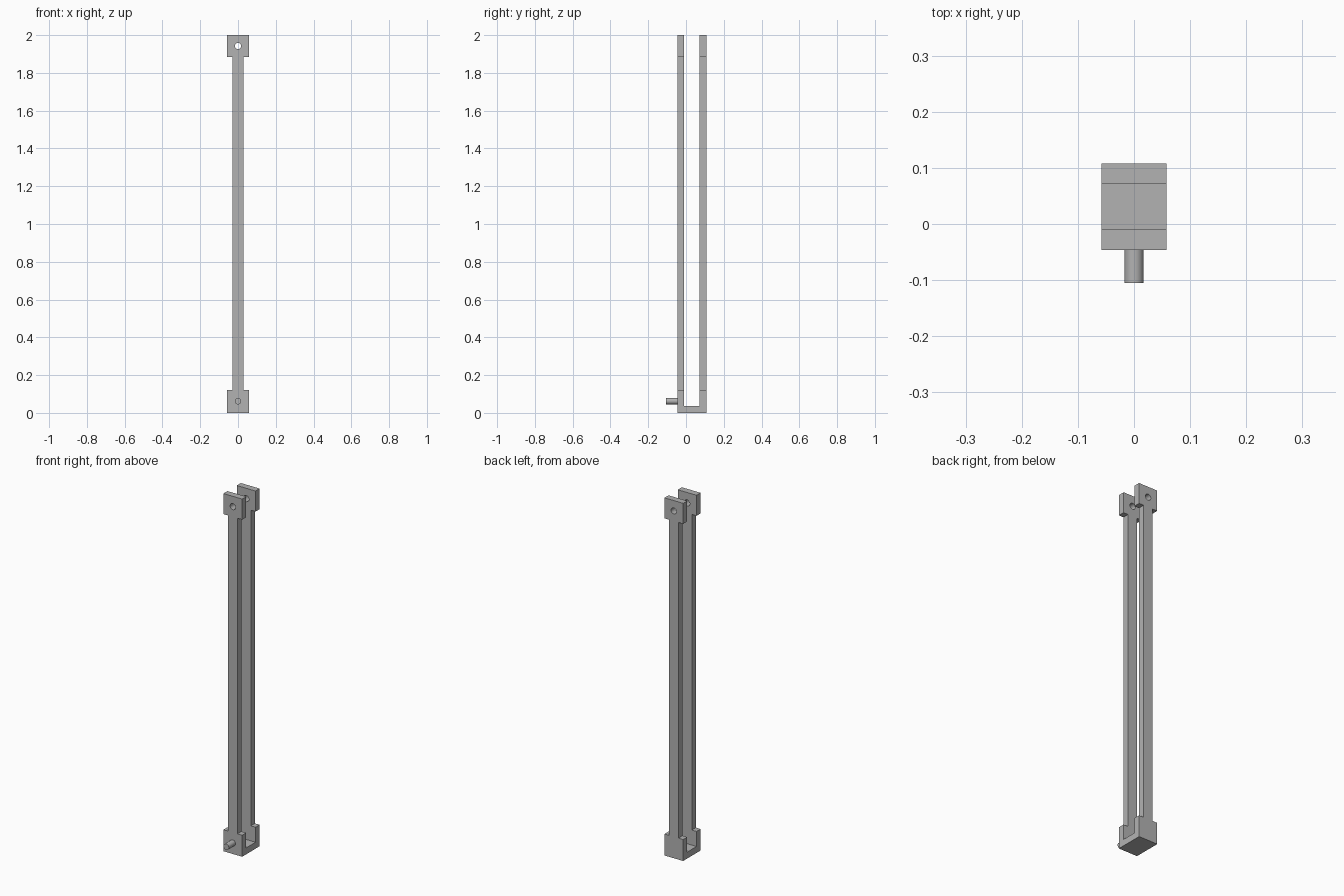
import bpy
import bmesh
from math import radians
from mathutils import Matrix, Vector

if "Cube" in bpy.data.objects:
    bpy.data.objects.remove(bpy.data.objects["Cube"])

HEAD, BAR = 0.058, 0.029          # half widths
FRONT, BACK = -0.046, 0.108       # outer faces
WALL, FLOOR = 0.036, 0.036        # thicknesses
PIN_R, PIN_Z, HOLE_Z = 0.017, 0.062, 1.942
PIN_TIP = -0.105

grey = bpy.data.materials.new("plain grey")
grey.use_nodes = True
colour = (0.45, 0.45, 0.45, 1)
grey.diffuse_color = colour
grey.node_tree.nodes["Principled BSDF"].inputs["Base Color"].default_value = colour


def make_object(name, bm):
    bmesh.ops.recalc_face_normals(bm, faces=bm.faces)
    mesh = bpy.data.meshes.new(name)
    bm.to_mesh(mesh)
    bm.free()
    mesh.materials.append(grey)
    obj = bpy.data.objects.new(name, mesh)
    bpy.context.collection.objects.link(obj)
    return obj


def rod(name, y0, y1, z):
    bm = bmesh.new()
    place = Matrix.Translation((0, (y0 + y1) / 2, z)) @ Matrix.Rotation(radians(90), 4, 'X')
    bmesh.ops.create_cone(bm, cap_ends=True, segments=24, radius1=PIN_R,
                          radius2=PIN_R, depth=y1 - y0, matrix=place)
    return make_object(name, bm)


def extruded_outline(name, points, y0, y1):
    bm = bmesh.new()
    face = bm.faces.new([bm.verts.new((x, y0, z)) for x, z in points])
    new = bmesh.ops.extrude_face_region(bm, geom=[face])["geom"]
    # the starting face stays as the cap
    bmesh.ops.translate(bm, vec=Vector((0, y1 - y0, 0)),
                        verts=[v for v in new if isinstance(v, bmesh.types.BMVert)])
    if not face.is_valid or len(bm.faces) < len(points) + 2:
        bmesh.ops.holes_fill(bm, edges=bm.edges)
    return make_object(name, bm)


def cut(target, cutter):
    mod = target.modifiers.new("cut " + cutter.name, 'BOOLEAN')
    mod.operation = 'DIFFERENCE'
    mod.solver = 'EXACT'
    mod.object = cutter
    cutter.hide_render = True
    cutter.hide_viewport = True
    bpy.context.view_layer.objects.active = target
    bpy.ops.object.modifier_apply(modifier=mod.name)
    bpy.data.objects.remove(cutter)


# Forked link: wide square ends joined by narrow bars
right_side = [(HEAD, 0), (HEAD, 0.12), (BAR, 0.12), (BAR, 1.885), (HEAD, 1.885), (HEAD, 2)]
outline = right_side + [(-x, z) for x, z in reversed(right_side)]
fork = extruded_outline("forked_link", outline, FRONT, BACK)

# Slot between the two arms
slot = [(-0.2, FLOOR), (0.2, FLOOR), (0.2, 2.2), (-0.2, 2.2)]
cut(fork, extruded_outline("slot", slot, FRONT + WALL, BACK - WALL))

# Pin hole through both upper ends
cut(fork, rod("pin_hole", FRONT - 0.1, BACK + 0.1, HOLE_Z))

# Pin on the lower front end
pin = rod("front_pin", PIN_TIP, FRONT + 0.01, PIN_Z)

for obj in (fork, pin):
    bpy.ops.object.select_all(action='DESELECT')
    obj.select_set(True)
    bpy.context.view_layer.objects.active = obj
    bpy.ops.object.shade_smooth_by_angle(angle=radians(30))
